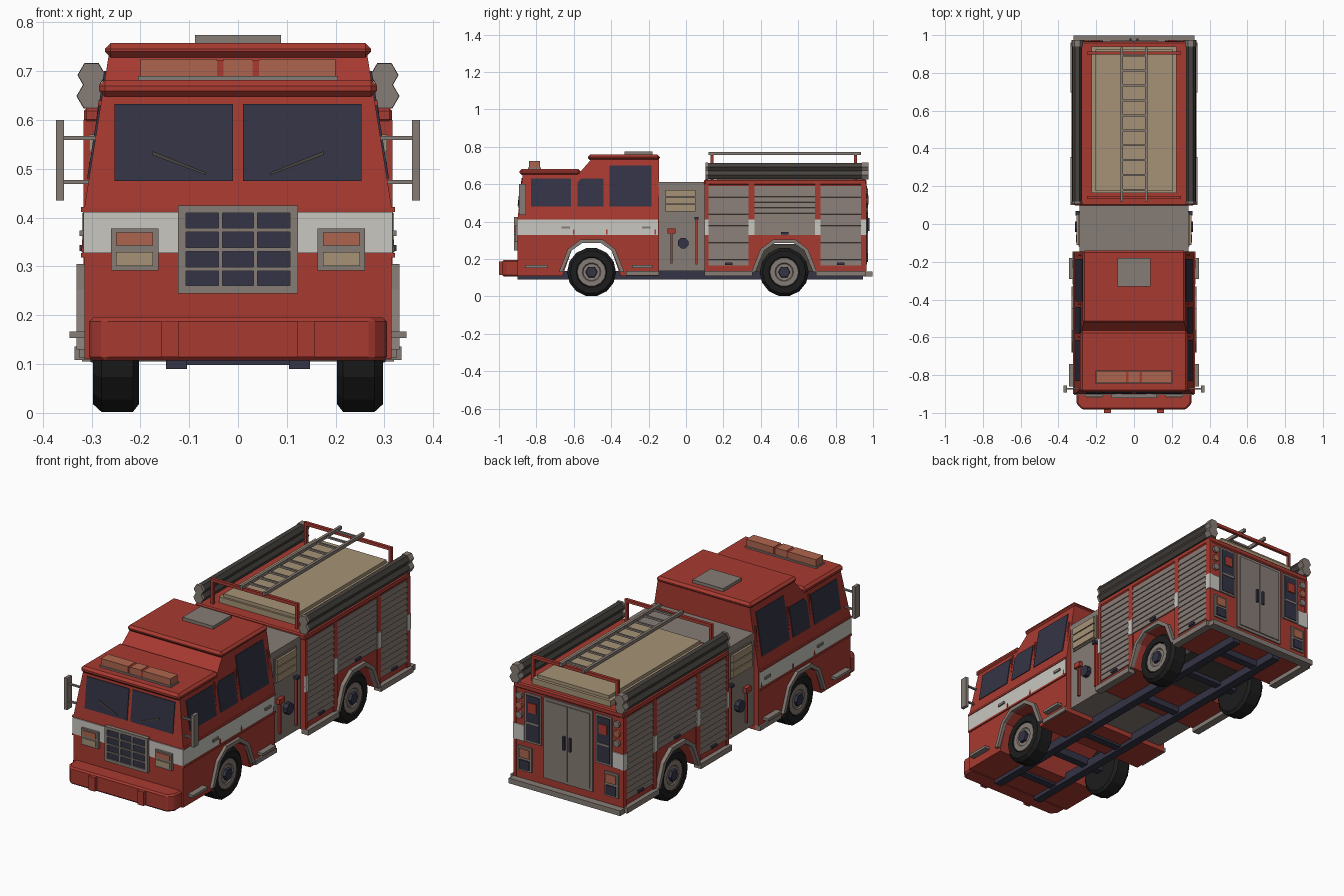
import bpy, bmesh, math
from mathutils import Vector

def material(name, r, g, b):
    m = bpy.data.materials.new(name)
    m.diffuse_color = (r, g, b, 1)
    return m

RED = material("red paint", 0.39, 0.042, 0.03)
WHITE = material("white stripe", 0.58, 0.57, 0.53)
GREY = material("warm grey metal", 0.24, 0.20, 0.178)
TAN = material("tan cover", 0.38, 0.29, 0.184)
ORANGE = material("orange lamp", 0.42, 0.13, 0.074)
NAVY = material("dark navy glass", 0.033, 0.033, 0.06)
TYRE = material("black rubber", 0.012, 0.012, 0.012)
HOSE = material("dark grey hose", 0.061, 0.054, 0.048)

def make(name, mat, verts, faces, bevel=0):
    bm = bmesh.new()
    vs = [bm.verts.new(v) for v in verts]
    for f in faces:
        bm.faces.new([vs[i] for i in f])
    bmesh.ops.recalc_face_normals(bm, faces=bm.faces)
    me = bpy.data.meshes.new(name)
    bm.to_mesh(me)
    bm.free()
    me.materials.append(mat)
    ob = bpy.data.objects.new(name, me)
    bpy.context.collection.objects.link(ob)
    if bevel:
        mod = ob.modifiers.new("bevel", 'BEVEL')
        mod.width, mod.segments = bevel, 1
    return ob

def loft(name, mat, a, b, bevel=0):
    """Solid between two matching outlines."""
    n = len(a)
    faces = [range(n), range(n, 2 * n)]
    faces += [(i, (i + 1) % n, n + (i + 1) % n, n + i) for i in range(n)]
    return make(name, mat, list(a) + list(b), faces, bevel)

def prism(name, mat, pts, axis, lo, hi, bevel=0):
    put = {'X': lambda p, d: (d, *p), 'Y': lambda p, d: (p[0], d, p[1]), 'Z': lambda p, d: (*p, d)}[axis]
    return loft(name, mat, [put(p, lo) for p in pts], [put(p, hi) for p in pts], bevel)

def rect(a0, a1, b0, b1):
    return [(a0, b0), (a1, b0), (a1, b1), (a0, b1)]

def box(name, mat, x0, x1, y0, y1, z0, z1, bevel=0):
    return prism(name, mat, rect(x0, x1, y0, y1), 'Z', z0, z1, bevel)

def pair(name, mat, x0, x1, *rest):
    for s in (1, -1):
        box(name, mat, s * x0, s * x1, *rest)

def ring(cx, cy, r, n, phase=0):
    return [(cx + r * math.cos(phase + i * math.tau / n), cy + r * math.sin(phase + i * math.tau / n)) for i in range(n)]

def cab_x(z):
    return 0.315 - max(0, z - 0.42) * 0.16

def side_plate(name, mat, pts, t=0.004):
    """Plate following both cab sides, pts are (y, z)."""
    for s in (1, -1):
        loft(name, mat, [(s * (cab_x(z) - 0.004), y, z) for y, z in pts],
             [(s * (cab_x(z) + t), y, z) for y, z in pts])

def front_plate(name, mat, pts, t=0.004):
    """Plate following the leaning windscreen, pts are (x, z)."""
    lean = lambda z: -0.90 + (z - 0.42) * 0.117
    return loft(name, mat, [(x, lean(z) + 0.004, z) for x, z in pts], [(x, lean(z) - t, z) for x, z in pts])

def arch(c, k=0, foot=0.11):
    """Six-point wheel arch outline around y = c, grown by k."""
    half = [(0.155 + k, foot), (0.107 + k, 0.245 + k * 0.4), (0.05 + k * 0.4, 0.285 + k)]
    return [(c - y, z) for y, z in half] + [(c + y, z) for y, z in reversed(half)]

FRONT, REAR = -0.505, 0.525

# Cab: lower shell with wheel opening, tapered upper shell, roof edges
prism("cab_lower", RED, [(-0.90, 0.11)] + arch(FRONT) + [(-0.145, 0.11), (-0.145, 0.42), (-0.90, 0.42)], 'X', -0.315, 0.315)
upper = [(-0.90, 0.42), (-0.872, 0.66), (-0.57, 0.66), (-0.50, 0.74), (-0.145, 0.74), (-0.145, 0.42)]
loft("cab_upper", RED, [(-cab_x(z), y, z) for y, z in upper], [(cab_x(z), y, z) for y, z in upper])
box("front_roof_edge", RED, -0.285, 0.285, -0.89, -0.565, 0.648, 0.682, 0.012)
box("high_roof_edge", RED, -0.273, 0.273, -0.525, -0.14, 0.728, 0.758, 0.012)
box("roof_hatch", GREY, -0.088, 0.088, -0.33, -0.18, 0.755, 0.774)

# Stripe around the cab
box("front_stripe", WHITE, -0.317, 0.317, -0.904, -0.895, 0.328, 0.412)
side_plate("side_stripe", WHITE, rect(-0.90, -0.15, 0.328, 0.412), 0.003)

# Glass, with the middle side window cut at its top corner
for s in (1, -1):
    front_plate("windscreen", NAVY, rect(s * 0.01, s * 0.253, 0.475, 0.633))
    front_plate("wiper", HOSE, [(s * 0.065, 0.487), (s * 0.067, 0.493), (s * 0.175, 0.536), (s * 0.175, 0.528)], 0.008)
side_plate("front_side_window", NAVY, rect(-0.83, -0.615, 0.48, 0.63))
side_plate("middle_side_window", NAVY, [(-0.58, 0.48), (-0.44, 0.48), (-0.44, 0.63), (-0.56, 0.63), (-0.58, 0.61)])
side_plate("rear_side_window", NAVY, rect(-0.41, -0.185, 0.48, 0.70))
for y in (-0.60, -0.425, -0.165):
    side_plate("door_seam", RED, rect(y - 0.004, y + 0.004, 0.33, 0.64), 0.006)
for y in (-0.64, -0.21):
    pair("door_handle", GREY, 0.315, 0.325, y - 0.025, y + 0.02, 0.362, 0.374)
side_plate("belt_trim", RED, rect(-0.90, -0.15, 0.412, 0.422), 0.007)
side_plate("lower_trim", RED, rect(-0.90, -0.15, 0.318, 0.328), 0.007)

# Bumper with chamfered corners and two ribs
prism("bumper", RED, [(-0.305, -0.89), (-0.305, -0.95), (-0.275, -0.982), (0.275, -0.982), (0.305, -0.95), (0.305, -0.89)],
      'Z', 0.107, 0.195, 0.008)
pair("bumper_rib", RED, 0.122, 0.158, -1.0, -0.97, 0.115, 0.187)

# Grille and headlights
box("grille_panel", NAVY, -0.11, 0.11, -0.914, -0.89, 0.255, 0.415)
pair("grille_side", GREY, 0.107, 0.123, -0.92, -0.89, 0.245, 0.425)
for z0, z1 in ((0.245, 0.261), (0.41, 0.425), (0.291, 0.299), (0.331, 0.339), (0.371, 0.379)):
    box("grille_bar", GREY, -0.11, 0.11, -0.92, -0.89, z0, z1)
pair("grille_upright", GREY, 0.032, 0.04, -0.919, -0.89, 0.25, 0.42)
pair("headlight_frame", GREY, 0.163, 0.26, -0.915, -0.89, 0.292, 0.378)
pair("turn_lamp", ORANGE, 0.174, 0.25, -0.92, -0.91, 0.343, 0.37)
pair("headlight", TAN, 0.174, 0.25, -0.92, -0.91, 0.301, 0.33)

# Light bar
box("light_bar_base", GREY, -0.205, 0.205, -0.845, -0.775, 0.68, 0.69)
box("light_bar_middle", ORANGE, -0.03, 0.03, -0.84, -0.78, 0.69, 0.725)
pair("light_bar_lamp", ORANGE, 0.043, 0.20, -0.84, -0.78, 0.69, 0.725)
pair("light_bar_joint", RED, 0.03, 0.043, -0.838, -0.782, 0.69, 0.722)

# Mirrors on two arms
pair("mirror", GREY, 0.356, 0.373, -0.893, -0.855, 0.435, 0.60)
for z in (0.473, 0.563):
    pair("mirror_arm", GREY, 0.285, 0.358, -0.877, -0.867, z - 0.004, z + 0.004)

# Pump section with hose slats, gauge and levers
box("pump_house", GREY, -0.288, 0.288, -0.146, 0.102, 0.135, 0.612)
pair("slat_frame", GREY, 0.285, 0.294, -0.12, 0.06, 0.448, 0.578)
for z in (0.455, 0.495, 0.535):
    pair("crosslay_slat", TAN, 0.285, 0.305, -0.11, 0.05, z, z + 0.035)
for s in (1, -1):
    prism("gauge", NAVY, ring(-0.015, 0.285, 0.03, 8, math.pi / 8), 'X', s * 0.285, s * 0.312)
pair("lever_rod", RED, 0.285, 0.30, -0.082, -0.072, 0.175, 0.34)
pair("lever_box", RED, 0.285, 0.308, -0.098, -0.055, 0.335, 0.362)
pair("tall_lever", RED, 0.285, 0.302, 0.052, 0.061, 0.17, 0.415)
pair("lever_knob", NAVY, 0.285, 0.31, 0.045, 0.068, 0.41, 0.425)

# Rear body
prism("rear_body", RED, [(0.10, 0.13)] + arch(REAR, 0, 0.13) + [(0.96, 0.13), (0.96, 0.60), (0.10, 0.60)], 'X', -0.311, 0.311)
box("body_top_edge", RED, -0.316, 0.316, 0.097, 0.965, 0.595, 0.625, 0.006)
box("wheel_well_liner", HOSE, -0.2, 0.2, REAR - 0.15, REAR + 0.15, 0.13, 0.28)
for y0, y1 in ((0.10, 0.12), (0.335, 0.365), (0.69, 0.72), (0.935, 0.964)):
    pair("body_stripe", WHITE, 0.30, 0.32, y0, y1, 0.328, 0.41)
    pair("body_post", RED, 0.30, 0.317, y0, y1, 0.135, 0.60)
pair("rear_stripe", WHITE, 0.255, 0.318, 0.955, 0.966, 0.328, 0.41)

def shutter(y0, y1, z0, z1, n):
    h = (z1 - z0) / n
    for s in (1, -1):
        pts = [(s * 0.30, z1), (s * 0.30, z0)]
        for i in range(n):
            pts += [(s * 0.317, z0 + i * h + 0.001), (s * 0.313, z0 + (i + 1) * h)]
        prism("roller_shutter", GREY, pts, 'Y', y0, y1)
    m = (y0 + y1) / 2
    pair("shutter_handle", NAVY, 0.31, 0.325, m - 0.02, m + 0.02, z0 + 0.004, z0 + 0.016)

shutter(0.12, 0.335, 0.165, 0.59, 14)
shutter(0.365, 0.69, 0.328, 0.59, 9)
shutter(0.72, 0.935, 0.165, 0.59, 14)

# Hose bed cover, side hose tubes, ladder rack
box("bed_frame", TAN, -0.225, 0.225, 0.165, 0.94, 0.62, 0.655)
box("bed_cover", TAN, -0.205, 0.205, 0.175, 0.925, 0.65, 0.672)
for s in (1, -1):
    for cx, cz in ((0.302, 0.649), (0.30, 0.692)):
        prism("side_hose", HOSE, ring(s * cx, cz, 0.025, 6), 'Y', 0.11, 0.945)
        prism("hose_end", GREY, ring(s * cx, cz, 0.029, 6), 'Y', 0.94, 0.975)
        prism("hose_front_end", GREY, ring(s * cx, cz, 0.028, 6), 'Y', 0.105, 0.118)
for y in (0.14, 0.905):
    pair("rack_post", RED, 0.235, 0.25, y - 0.008, y + 0.008, 0.62, 0.755)
    box("rack_bar", RED, -0.25, 0.25, y - 0.008, y + 0.008, 0.74, 0.756)
pair("ladder_rail", GREY, 0.058, 0.072, 0.12, 0.935, 0.755, 0.772)
for i in range(10):
    y = 0.18 + i * 0.079
    box("ladder_rung", GREY, -0.06, 0.06, y - 0.005, y + 0.005, 0.758, 0.768)

# Rear face: double door, lamp panels, tail lights
box("rear_door_frame", GREY, -0.14, 0.14, 0.955, 0.967, 0.17, 0.59)
pair("rear_door", GREY, 0.003, 0.125, 0.96, 0.972, 0.185, 0.575)
pair("rear_door_handle", NAVY, 0.012, 0.024, 0.965, 0.982, 0.35, 0.42)
pair("rear_panel_frame", GREY, 0.155, 0.25, 0.955, 0.967, 0.33, 0.585)
pair("rear_panel", NAVY, 0.165, 0.24, 0.96, 0.97, 0.34, 0.575)
pair("rear_panel_lamp", RED, 0.18, 0.225, 0.965, 0.975, 0.49, 0.54)
pair("rear_panel_bar", GREY, 0.165, 0.24, 0.965, 0.973, 0.43, 0.44)
pair("tail_light_frame", GREY, 0.21, 0.287, 0.955, 0.968, 0.175, 0.30)
pair("tail_light_upper", ORANGE, 0.22, 0.277, 0.965, 0.974, 0.245, 0.29)
pair("tail_light_lower", NAVY, 0.22, 0.277, 0.965, 0.974, 0.185, 0.232)
for s in (1, -1):
    for z, m in ((0.56, GREY), (0.51, ORANGE), (0.46, GREY)):
        prism("corner_lamp", m, ring(s * 0.28, z, 0.018, 8), 'Y', 0.955, 0.973)

# Steps and running boards
box("rear_step", GREY, -0.32, 0.32, 0.95, 0.997, 0.105, 0.132)
pair("body_step", GREY, 0.295, 0.335, 0.10, 0.355, 0.108, 0.136)
pair("body_step", GREY, 0.295, 0.335, 0.695, 0.96, 0.108, 0.136)
pair("cab_front_step", GREY, 0.31, 0.345, -0.86, -0.74, 0.153, 0.167)
pair("cab_rear_step", GREY, 0.31, 0.345, -0.29, -0.18, 0.153, 0.167)
pair("cab_sill", GREY, 0.295, 0.325, -0.32, -0.145, 0.112, 0.135)

# Wheel arch trims and wheels
def lathe(name, mat, profile, s, y, n):
    rings = [[(s * x, *p) for p in ring(y, 0.13, r, n, math.pi / n - math.pi / 2)] for x, r in profile]
    m = len(rings)
    faces = [range(n), range((m - 1) * n, m * n)]
    faces += [(k * n + i, k * n + (i + 1) % n, (k + 1) * n + (i + 1) % n, (k + 1) * n + i)
              for k in range(m - 1) for i in range(n)]
    make(name, mat, sum(rings, []), faces)

for c in (FRONT, REAR):
    for s in (1, -1):
        prism("arch_trim", GREY, arch(c, 0.02, 0.13) + arch(c, 0, 0.13)[::-1], 'X', s * 0.305, s * 0.331)
        lathe("tyre", TYRE, [(0.203, 0.115), (0.215, 0.131), (0.28, 0.131), (0.297, 0.115), (0.297, 0.082), (0.285, 0.078)], s, c, 14)
        lathe("wheel_rim", GREY, [(0.28, 0.08), (0.293, 0.076), (0.293, 0.05), (0.288, 0.045)], s, c, 14)
        lathe("wheel_hub", NAVY, [(0.28, 0.034), (0.302, 0.03)], s, c, 6)
    box("axle", NAVY, -0.21, 0.21, c - 0.02, c + 0.02, 0.11, 0.15)

# Chassis rails and cross members
pair("chassis_rail", NAVY, 0.105, 0.148, -0.90, 0.945, 0.09, 0.135)
for y in (-0.75, -0.25, 0.2, 0.8):
    box("cross_member", NAVY, -0.11, 0.11, y - 0.02, y + 0.02, 0.098, 0.135)
